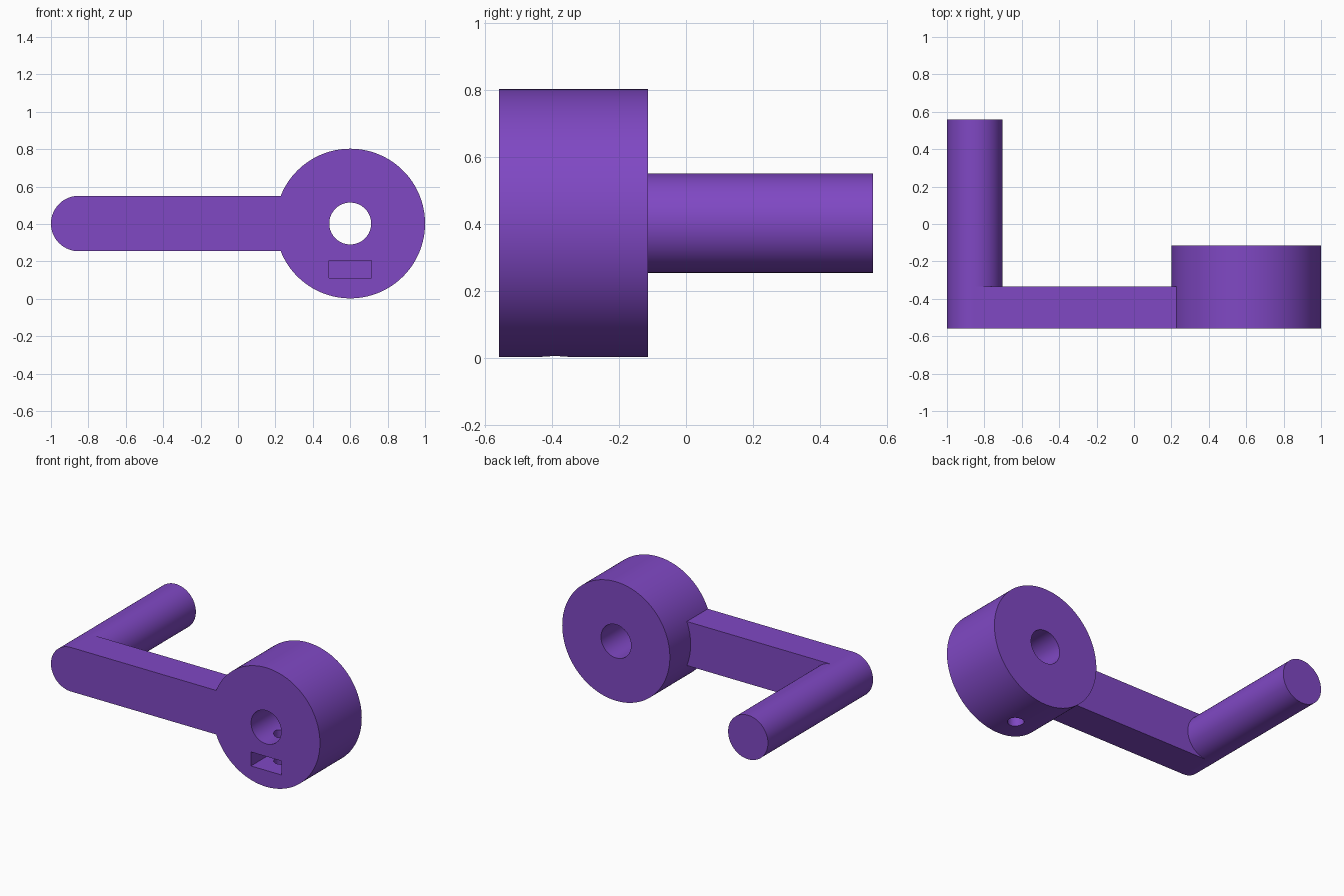
import bpy
import math

if "Cube" in bpy.data.objects:
    bpy.data.objects.remove(bpy.data.objects["Cube"])

purple = bpy.data.materials.new("purple plastic")
purple.diffuse_color = (0.214, 0.065, 0.55, 1)
purple.use_nodes = True
purple.node_tree.nodes["Principled BSDF"].inputs["Base Color"].default_value = purple.diffuse_color

HUB_X, MID_Z, GRIP_X = 0.6, 0.4025, -0.852
FRONT, HUB_BACK, ARM_BACK, GRIP_BACK = -0.558, -0.114, -0.335, 0.558


def cylinder_y(name, x, z, radius, y0, y1, sides=96):
    """Cylinder running along y between y0 and y1."""
    bpy.ops.mesh.primitive_cylinder_add(
        vertices=sides, radius=radius, depth=y1 - y0,
        location=(x, (y0 + y1) / 2, z), rotation=(math.pi / 2, 0, 0))
    return finish(name)


def box(name, x0, x1, y0, y1, z0, z1):
    bpy.ops.mesh.primitive_cube_add(
        size=1, location=((x0 + x1) / 2, (y0 + y1) / 2, (z0 + z1) / 2))
    bpy.context.object.scale = (x1 - x0, y1 - y0, z1 - z0)
    return finish(name)


def finish(name):
    ob = bpy.context.object
    ob.name = name
    bpy.ops.object.transform_apply(location=True, rotation=True, scale=True)
    ob.data.materials.append(purple)
    return ob


def combine(target, other, operation):
    """Apply a boolean and remove the helper."""
    mod = target.modifiers.new(operation, 'BOOLEAN')
    mod.operation, mod.object, mod.solver = operation, other, 'EXACT'
    bpy.ops.object.select_all(action='DESELECT')
    bpy.context.view_layer.objects.active = target
    target.select_set(True)
    bpy.ops.object.modifier_apply(modifier=mod.name)
    bpy.data.objects.remove(other, do_unlink=True)


# Hub, arm and grip fused into one crank
crank = cylinder_y("crank_handle", HUB_X, MID_Z, 0.4, FRONT, HUB_BACK, 128)
arm = box("arm", GRIP_X, 0.4, FRONT, ARM_BACK, MID_Z - 0.148, MID_Z + 0.148)
grip = cylinder_y("grip", GRIP_X, MID_Z, 0.148, FRONT, GRIP_BACK)
combine(arm, grip, 'UNION')
combine(crank, arm, 'UNION')

# Shaft bore through the hub
combine(crank, cylinder_y("bore", HUB_X, MID_Z, 0.112, -0.7, 0.1, 64), 'DIFFERENCE')

# Nut slot in the front face
combine(crank, box("nut_slot", 0.487, 0.713, -0.7, -0.28, 0.112, 0.206), 'DIFFERENCE')

# Set screw hole from the underside up into the bore
bpy.ops.mesh.primitive_cylinder_add(vertices=48, radius=0.05, depth=0.5,
                                    location=(HUB_X, -0.391, 0.15))
combine(crank, finish("screw_hole"), 'DIFFERENCE')

bpy.ops.object.select_all(action='DESELECT')
bpy.context.view_layer.objects.active = crank
crank.select_set(True)
bpy.ops.object.shade_smooth_by_angle(angle=math.radians(30))
